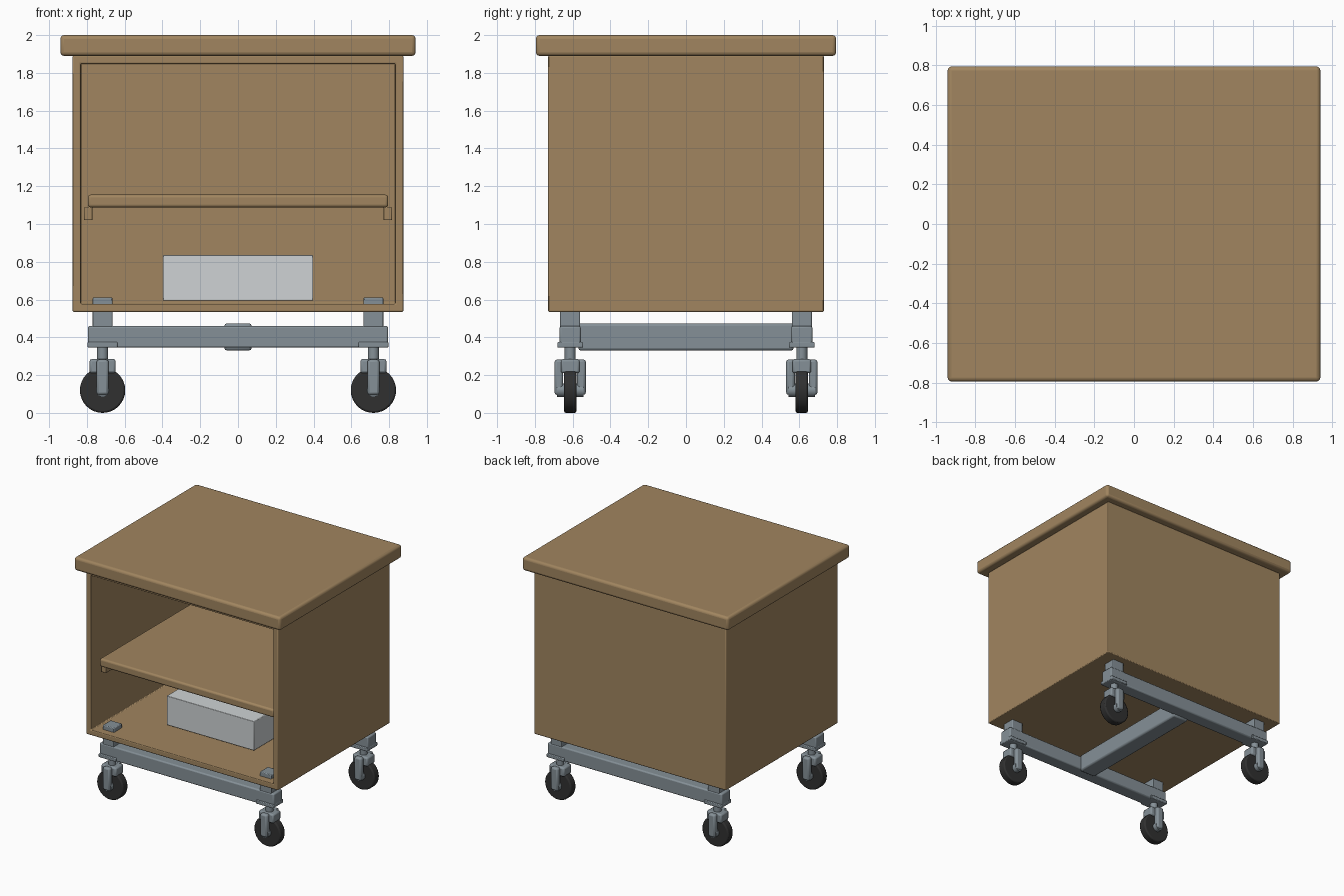
import bpy, bmesh
from math import pi
from mathutils import Matrix, Vector

if "Cube" in bpy.data.objects:
    bpy.data.objects.remove(bpy.data.objects["Cube"])


def material(name, r, g, b):
    m = bpy.data.materials.new(name)
    m.use_nodes = True
    m.diffuse_color = (r, g, b, 1)
    m.node_tree.nodes["Principled BSDF"].inputs["Base Color"].default_value = (r, g, b, 1)
    return m


WOOD = material("tan wood", 0.355, 0.235, 0.115)
STEEL = material("grey steel", 0.235, 0.28, 0.31)
RUBBER = material("black rubber", 0.03, 0.03, 0.03)
PALE = material("pale grey", 0.62, 0.65, 0.66)


def finish(name, bm, mat, bevel=0.0, segments=2):
    mesh = bpy.data.meshes.new(name)
    bmesh.ops.recalc_face_normals(bm, faces=bm.faces)
    bm.to_mesh(mesh)
    bm.free()
    mesh.materials.append(mat)
    ob = bpy.data.objects.new(name, mesh)
    bpy.context.collection.objects.link(ob)
    if bevel:
        mod = ob.modifiers.new("rounded edges", "BEVEL")
        mod.width, mod.segments = bevel, segments
        mod.limit_method = "ANGLE"
    bpy.ops.object.select_all(action="DESELECT")
    ob.select_set(True)
    bpy.context.view_layer.objects.active = ob
    bpy.ops.object.shade_smooth_by_angle(angle=pi / 6)
    return ob


def box_mesh(x, y, z):
    bm = bmesh.new()
    lo, hi = Vector((x[0], y[0], z[0])), Vector((x[1], y[1], z[1]))
    bmesh.ops.create_cube(bm, size=1, matrix=Matrix.Translation((lo + hi) / 2)
                          @ Matrix.Diagonal((*(hi - lo), 1)))
    return bm


def box(name, x, y, z, mat, bevel=0.0, segments=2):
    return finish(name, box_mesh(x, y, z), mat, bevel, segments)


def cylinder(name, centre, radius, depth, mat, along_y=False, bevel=0.0):
    bm = bmesh.new()
    turn = Matrix.Rotation(pi / 2 if along_y else 0, 4, "X")
    bmesh.ops.create_cone(bm, cap_ends=True, segments=32, radius1=radius, radius2=radius,
                          depth=depth, matrix=Matrix.Translation(centre) @ turn)
    return finish(name, bm, mat, bevel)


def around(c, half):
    return (c - half, c + half)


# Cabinet shell, hollowed from the front
bm = box_mesh((-0.875, 0.875), (-0.73, 0.73), (0.535, 1.892))
front = min(bm.faces, key=lambda f: f.calc_center_median().y)
bmesh.ops.inset_region(bm, faces=[front], thickness=0.06)
cavity = bmesh.ops.extrude_face_region(bm, geom=[front])
inner = [v for v in cavity["geom"] if isinstance(v, bmesh.types.BMVert)]
bmesh.ops.translate(bm, verts=inner, vec=(0, 1.4, 0))
if front.is_valid:
    bmesh.ops.delete(bm, geom=[front], context="FACES_ONLY")
finish("cabinet_shell", bm, WOOD, 0.006)

# Top, shelf, shelf supports and the stored box
box("table_top", (-0.94, 0.94), (-0.795, 0.795), (1.89, 2.0), WOOD, 0.02, 3)
box("shelf", (-0.795, 0.795), (-0.67, 0.67), (1.088, 1.155), WOOD, 0.015, 3)
for side, s in (("left", 1), ("right", -1)):
    box(side + "_shelf_support", sorted((s * 0.77, s * 0.815)), (-0.62, 0.67),
        (1.02, 1.09), WOOD, 0.004)
box("storage_box", (-0.398, 0.398), (-0.36, 0.36), (0.595, 0.835), PALE, 0.004)

# Undercarriage: a rail front and back joined by a central beam
for end, e in (("front", -1), ("back", 1)):
    box(end + "_rail", (-0.795, 0.795), around(e * 0.613, 0.056), (0.345, 0.46), STEEL, 0.01)
box("centre_beam", (-0.072, 0.072), (-0.57, 0.57), (0.33, 0.474), STEEL, 0.014)

# Corner posts and casters
for end, e in (("front", -1), ("back", 1)):
    for side, s in (("left", 1), ("right", -1)):
        tag = end + "_" + side + "_"
        x, y = s * 0.717, e * 0.613
        box(tag + "post", around(x, 0.052), around(y, 0.053), (0.4, 0.612), STEEL, 0.006)
        box(tag + "mounting_plate", around(x, 0.079), around(y, 0.068), (0.346, 0.375), STEEL, 0.005)
        cylinder(tag + "caster_stem", (x, y, 0.31), 0.029, 0.09, STEEL)
        box(tag + "fork_crown", around(x, 0.069), around(y, 0.05), (0.21, 0.285), STEEL, 0.012)
        for arm, a in (("outer", e), ("inner", -e)):
            box(tag + arm + "_fork_arm", around(x, 0.032), around(y + a * 0.06, 0.023),
                (0.095, 0.283), STEEL, 0.014)
        cylinder(tag + "axle", (x, y, 0.12), 0.036, 0.14, STEEL, True)
        cylinder(tag + "wheel", (x, y, 0.12), 0.12, 0.066, RUBBER, True, 0.01)
